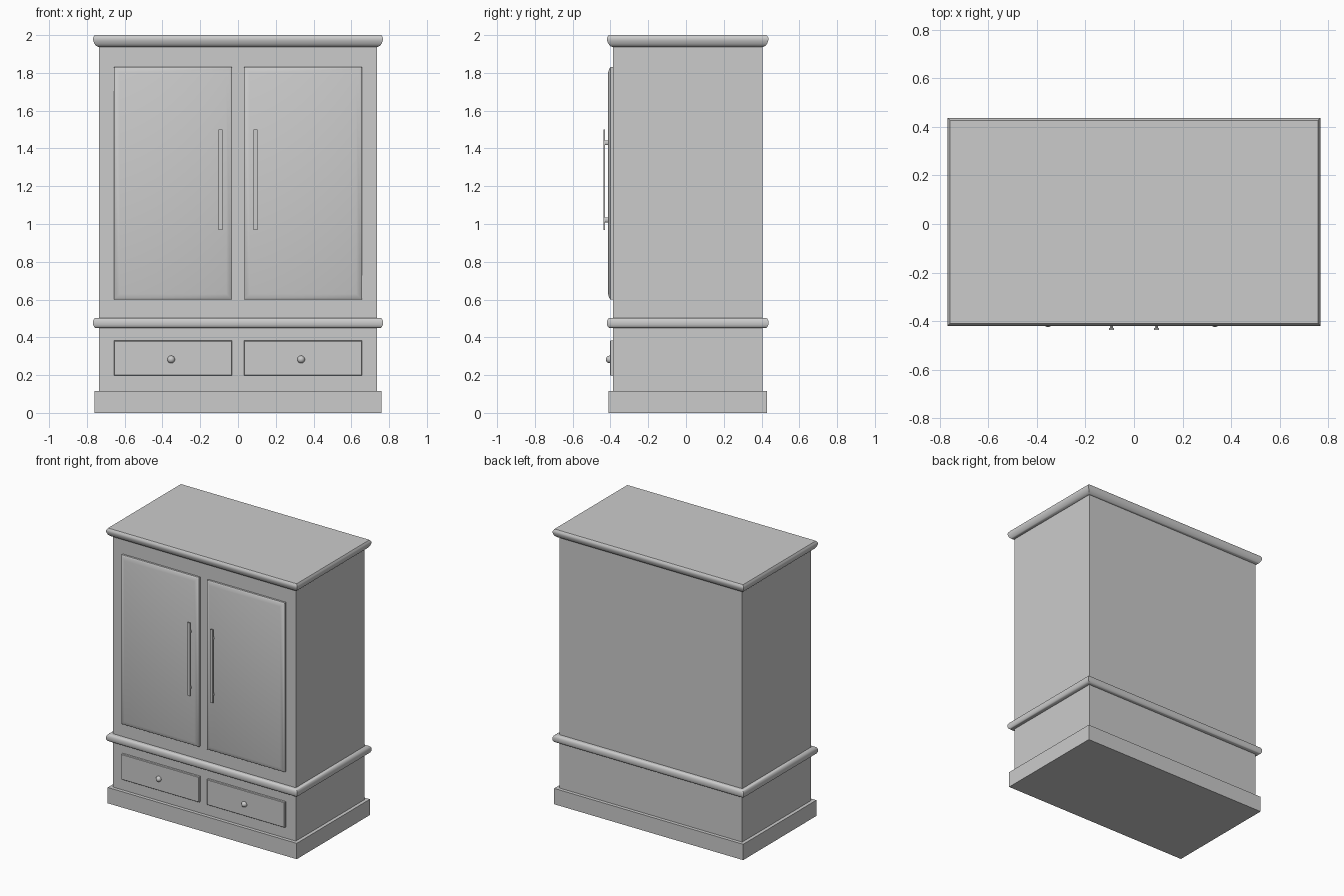
import bpy, bmesh, math

if "Cube" in bpy.data.objects:
    bpy.data.objects.remove(bpy.data.objects["Cube"])

# Body footprint
BX, Y0, Y1 = 0.735, -0.386, 0.404


def finish(name, bm, smooth=None):
    bmesh.ops.recalc_face_normals(bm, faces=bm.faces)
    me = bpy.data.meshes.new(name)
    bm.to_mesh(me)
    bm.free()
    ob = bpy.data.objects.new(name, me)
    bpy.context.collection.objects.link(ob)
    if smooth:
        bpy.ops.object.select_all(action='DESELECT')
        ob.select_set(True)
        bpy.context.view_layer.objects.active = ob
        bpy.ops.object.shade_smooth_by_angle(angle=math.radians(smooth))
    return ob


def skin(name, rings, smooth=None):
    """Capped solid through a list of four-point rings."""
    bm = bmesh.new()
    loops = [[bm.verts.new(p) for p in r] for r in rings]
    for a, b in zip(loops, loops[1:]):
        for i in range(4):
            j = (i + 1) % 4
            bm.faces.new((a[i], a[j], b[j], b[i]))
    bm.faces.new(loops[0])
    bm.faces.new(loops[-1])
    return finish(name, bm, smooth)


def moulding(name, profile, smooth=None):
    """Sweep an (outward offset, z) profile around the body footprint."""
    return skin(name, [[(-BX - o, Y0 - o, z), (BX + o, Y0 - o, z),
                        (BX + o, Y1 + o, z), (-BX - o, Y1 + o, z)]
                       for o, z in profile], smooth)


def panel(name, x0, x1, z0, z1, profile, smooth=None):
    """Front panel from (inset, y) steps."""
    return skin(name, [[(x0 + i, y, z0 + i), (x1 - i, y, z0 + i),
                        (x1 - i, y, z1 - i), (x0 + i, y, z1 - i)]
                       for i, y in profile], smooth)


# Carcass, plinth and mouldings
moulding("cabinet_body", [(0, 0.10), (0, 1.95)])
moulding("plinth", [(0.025, 0), (0.025, 0.115)])
moulding("waist_moulding", [(0, 0.45), (0.020, 0.45), (0.027, 0.455), (0.032, 0.466),
                            (0.032, 0.487), (0.027, 0.498), (0.020, 0.503), (0, 0.503)], 40)
moulding("top_moulding", [(0, 1.937), (0.010, 1.939), (0.019, 1.946), (0.026, 1.956),
                          (0.031, 1.969), (0.033, 1.980), (0.031, 1.988), (0.023, 2.0)], 40)

for side, s in (("left", -1), ("right", 1)):
    x0, x1 = sorted((s * 0.032, s * 0.656))
    # Door with softly bevelled edge, and flat drawer front
    panel(side + "_door", x0, x1, 0.60, 1.83,
          [(0, Y0 + 0.005), (0, -0.400), (0.008, -0.406), (0.03, -0.413)], 40)
    panel(side + "_drawer_front", x0, x1, 0.197, 0.382,
          [(0, Y0 + 0.005), (0, -0.400), (0.003, -0.403)])

    # Drawer knob
    bm = bmesh.new()
    bmesh.ops.create_uvsphere(bm, u_segments=24, v_segments=14, radius=0.02)
    kx = -0.354 if s < 0 else 0.334
    bmesh.ops.translate(bm, verts=bm.verts, vec=(kx, -0.404, 0.283))
    finish(side + "_knob", bm, 60)

    # Bar handle and its two posts
    hx = s * 0.092
    panel(side + "_handle_bar", hx - 0.010, hx + 0.010, 0.968, 1.50,
          [(0, -0.428), (0, -0.436)])
    for tag, z in (("lower", 1.022), ("upper", 1.430)):
        bm = bmesh.new()
        bmesh.ops.create_cone(bm, cap_ends=True, segments=16, radius1=0.013,
                              radius2=0.013, depth=0.022)
        for v in bm.verts:
            x, y, d = v.co
            v.co = (hx + x * 0.5, -0.419 + d, z + y)
        finish("%s_handle_%s_post" % (side, tag), bm, 40)
